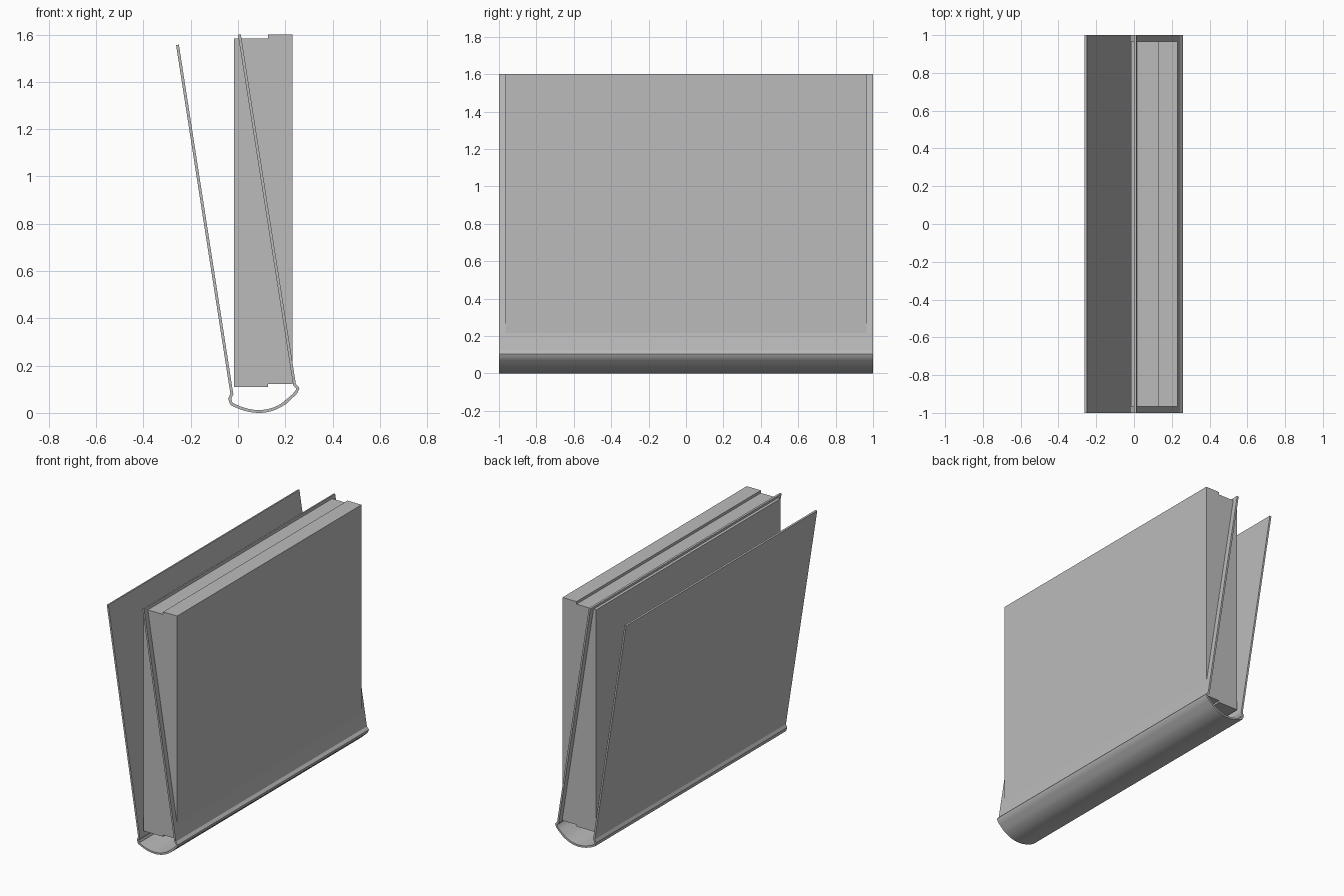
import bpy, bmesh, math
from mathutils import Vector

if "Cube" in bpy.data.objects:
    bpy.data.objects.remove(bpy.data.objects["Cube"])

grey = bpy.data.materials.new("plain grey")
grey.diffuse_color = (0.5, 0.5, 0.5, 1)
grey.use_nodes = True
grey.node_tree.nodes["Principled BSDF"].inputs["Base Color"].default_value = grey.diffuse_color


def extrude_profile(name, pts, half):
    """Extrude a closed x-z outline along y from -half to half."""
    bm = bmesh.new()
    face = bm.faces.new([bm.verts.new((p[0], -half, p[1])) for p in pts])
    ext = bmesh.ops.extrude_face_region(bm, geom=[face])
    verts = [g for g in ext["geom"] if isinstance(g, bmesh.types.BMVert)]
    bmesh.ops.translate(bm, verts=verts, vec=(0, 2 * half, 0))
    bmesh.ops.recalc_face_normals(bm, faces=bm.faces)
    mesh = bpy.data.meshes.new(name)
    bm.to_mesh(mesh)
    bm.free()
    mesh.materials.append(grey)
    obj = bpy.data.objects.new(name, mesh)
    bpy.context.collection.objects.link(obj)
    return obj


def offset_path(path, d):
    """Shift an open path sideways by d, with mitred corners."""
    out = []
    for i, p in enumerate(path):
        dirs = []
        if i > 0:
            dirs.append((p - path[i - 1]).normalized())
        if i < len(path) - 1:
            dirs.append((path[i + 1] - p).normalized())
        normals = [Vector((-v.y, v.x)) for v in dirs]
        n = sum(normals, Vector((0, 0))).normalized()
        out.append(p + n * d / max(0.5, n.dot(normals[0])))
    return out


# Case: left board, hinge groove, rounded spine, hinge groove, right board
a, b = Vector((-0.028, 0.042)), Vector((0.247, 0.088))
out_dir = Vector(((b - a).y, -(b - a).x)).normalized()
spine = [a.lerp(b, t / 16) + out_dir * 4 * 0.054 * (t / 16) * (1 - t / 16) for t in range(17)]
path = ([Vector((-0.256, 1.557)), Vector((-0.026, 0.08)), Vector((-0.035, 0.06))]
        + spine
        + [Vector((0.253, 0.104)), Vector((0.239, 0.12)), Vector((0.006, 1.6))])
half_thick = 0.006
outline = offset_path(path, half_thick) + offset_path(path, -half_thick)[::-1]
low = min(p.y for p in outline)
outline = [(p.x, p.y - low if p.y < 0.05 else p.y) for p in outline]
cover = extrude_profile("cover", outline, 1.0)

# Page block: two stacked sections, one slightly taller
pages = extrude_profile("page_block", [
    (-0.017, 0.11), (0.127, 0.11), (0.127, 0.122), (0.23, 0.122),
    (0.23, 1.6), (0.127, 1.6), (0.127, 1.583), (-0.017, 1.583)], 0.965)

# Smooth the curved spine while keeping board edges sharp
bpy.ops.object.select_all(action='DESELECT')
cover.select_set(True)
bpy.context.view_layer.objects.active = cover
bpy.ops.object.shade_smooth_by_angle(angle=math.radians(30))
